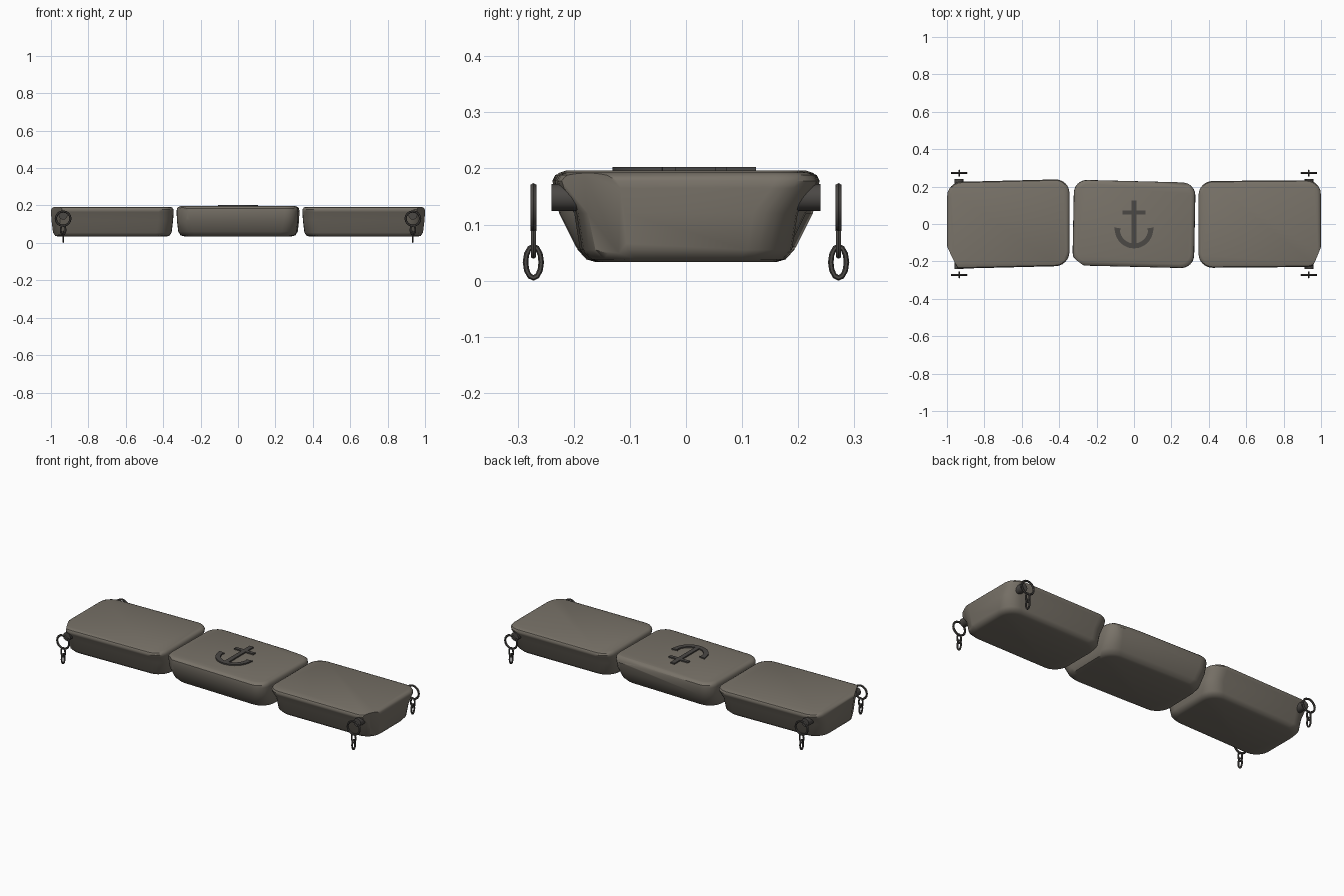
import bpy, bmesh, math
from mathutils import Vector

cube = bpy.data.objects.get("Cube")
if cube:
    bpy.data.objects.remove(cube, do_unlink=True)


def material(name, rgb):
    m = bpy.data.materials.new(name)
    m.use_nodes = True
    m.diffuse_color = (*rgb, 1)
    bsdf = m.node_tree.nodes["Principled BSDF"]
    bsdf.inputs["Base Color"].default_value = (*rgb, 1)
    bsdf.inputs["Roughness"].default_value = 0.8
    return m


stone = material("warm grey stone", (0.19, 0.17, 0.14))
iron = material("dark iron", (0.07, 0.065, 0.06))


def finish(bm, name, mat, angle=40):
    bmesh.ops.recalc_face_normals(bm, faces=bm.faces)
    mesh = bpy.data.meshes.new(name)
    bm.to_mesh(mesh)
    bm.free()
    ob = bpy.data.objects.new(name, mesh)
    bpy.context.collection.objects.link(ob)
    mesh.materials.append(mat)
    bpy.ops.object.select_all(action='DESELECT')
    ob.select_set(True)
    bpy.context.view_layer.objects.active = ob
    bpy.ops.object.shade_smooth_by_angle(angle=math.radians(angle))
    return ob


def outline(hx, hy, r, steps=6):
    # Rounded rectangle, counter-clockwise
    pts = []
    for k, (sx, sy) in enumerate([(1, 1), (-1, 1), (-1, -1), (1, -1)]):
        for i in range(steps + 1):
            a = math.pi / 2 * (k + i / steps)
            pts.append((sx * (hx - r) + r * math.cos(a),
                        sy * (hy - r) + r * math.sin(a)))
    return pts


def slab(name, cx, levels, shear_y, shear_x, chips):
    # Loft the outlines, then slice off the chipped corners
    bm = bmesh.new()
    rings = []
    for z, hx, hy, r in levels:
        rings.append([bm.verts.new((cx + x + shear_x * y, y + shear_y * x, z))
                      for x, y in outline(hx, hy, r)])
    n = len(rings[0])
    for lo, hi in zip(rings, rings[1:]):
        for i in range(n):
            j = (i + 1) % n
            bm.faces.new((lo[i], lo[j], hi[j], hi[i]))
    bm.faces.new(rings[0][::-1])
    bm.faces.new(rings[-1])
    for co, no in chips:
        geom = bm.verts[:] + bm.edges[:] + bm.faces[:]
        cut = bmesh.ops.bisect_plane(bm, geom=geom, plane_co=co,
                                     plane_no=Vector(no).normalized(), clear_outer=True)
        edges = [e for e in cut["geom_cut"] if isinstance(e, bmesh.types.BMEdge)]
        if edges:
            bmesh.ops.holes_fill(bm, edges=edges, sides=0)
    return finish(bm, name, stone)


# Outer slabs: overhanging lip with an undercut along the long sides
outer = [(0.033, 0.285, 0.155, 0.07), (0.038, 0.305, 0.172, 0.08),
         (0.055, 0.317, 0.187, 0.08), (0.12, 0.325, 0.197, 0.08),
         (0.165, 0.328, 0.229, 0.08), (0.178, 0.327, 0.232, 0.075),
         (0.188, 0.321, 0.227, 0.07), (0.193, 0.31, 0.215, 0.065)]
# Middle slab: fuller sides that slope in towards the base
middle = [(0.035, 0.285, 0.155, 0.07), (0.04, 0.305, 0.172, 0.08),
          (0.06, 0.317, 0.19, 0.08), (0.12, 0.324, 0.22, 0.075),
          (0.17, 0.325, 0.229, 0.07), (0.184, 0.323, 0.228, 0.07),
          (0.192, 0.315, 0.22, 0.065), (0.196, 0.304, 0.208, 0.06)]

slab("right_slab", -0.672, outer, 0.025, 0.0,
     [((-0.94, -0.235, 0.17), (-0.14, -0.07, -0.02))])
slab("left_slab", 0.672, outer, 0.008, 0.0,
     [((0.95, -0.235, 0.17), (0.14, -0.06, -0.02))])
slab("middle_slab", 0, middle, -0.025, 0.02,
     [((-0.27, -0.215, 0.12), (-0.7, -0.9, -0.1)),
      ((0.29, -0.21, 0.1), (0.8, -0.7, -0.35)),
      ((0.2, 0.212, 0.19), (0.1, 0.8, 0.6))])


# Raised anchor emblem on the middle slab
def prism(bm, pts, z0=0.19, z1=0.203):
    face = bm.faces.new([bm.verts.new((x, y, z0)) for x, y in pts])
    ext = bmesh.ops.extrude_face_region(bm, geom=[face])
    top = [v for v in ext["geom"] if isinstance(v, bmesh.types.BMVert)]
    bmesh.ops.translate(bm, verts=top, vec=(0, 0, z1 - z0))


def rect(x, y0, y1):
    return [(-x, y0), (x, y0), (x, y1), (-x, y1)]


def arc(r, a0, a1, steps=10):
    angles = [math.radians(a0 + (a1 - a0) * i / steps) for i in range(steps + 1)]
    return [(r * math.cos(a), -0.028 + r * math.sin(a)) for a in angles]


bm = bmesh.new()
prism(bm, rect(0.013, -0.115, 0.125))
prism(bm, rect(0.062, 0.052, 0.072))
prism(bm, arc(0.103, 188, 352) + arc(0.076, 352, 188))
for s in (-1, 1):
    prism(bm, [(s * 0.106, -0.018), (s * 0.07, -0.024), (s * 0.082, -0.052), (s * 0.1, -0.05)])
finish(bm, "anchor_emblem", iron, 20)


# Corner lugs, each with a ring and two hanging chain links
def link(name, loc, rot, half_w, half_h, tube, segs):
    bm = bmesh.new()
    ring = []
    for i in range(segs):
        a = math.tau * i / segs
        c = Vector(((half_w - tube) * math.cos(a), 0, (half_h - tube) * math.sin(a)))
        out = Vector((math.cos(a), 0, math.sin(a)))
        ring.append([bm.verts.new(c + out * tube * math.cos(b) + Vector((0, tube * math.sin(b), 0)))
                     for b in (math.tau * k / 6 for k in range(6))])
    for i in range(segs):
        p, q = ring[i], ring[(i + 1) % segs]
        for k in range(6):
            m = (k + 1) % 6
            bm.faces.new((p[k], q[k], q[m], p[m]))
    ob = finish(bm, name, iron)
    ob.location = loc
    ob.rotation_euler.z = rot


for sx, side in ((-1, "right"), (1, "left")):
    for sy, end in ((-1, "front"), (1, "back")):
        tag = f"{end}_{side}"
        x, y = sx * 0.935, sy * 0.272
        bpy.ops.mesh.primitive_cylinder_add(vertices=12, radius=0.024, depth=0.07,
                                            location=(x, sy * 0.205, 0.148),
                                            rotation=(math.pi / 2, 0, 0))
        lug = bpy.context.object
        lug.name = tag + "_lug"
        lug.data.materials.append(iron)
        bpy.ops.object.shade_smooth_by_angle(angle=math.radians(40))
        link(tag + "_ring", (x, y, 0.13), 0, 0.045, 0.044, 0.006, 16)
        link(tag + "_upper_link", (x, y, 0.07), 0, 0.018, 0.031, 0.005, 12)
        link(tag + "_lower_link", (x, y, 0.033), math.pi / 2, 0.019, 0.033, 0.005, 12)
